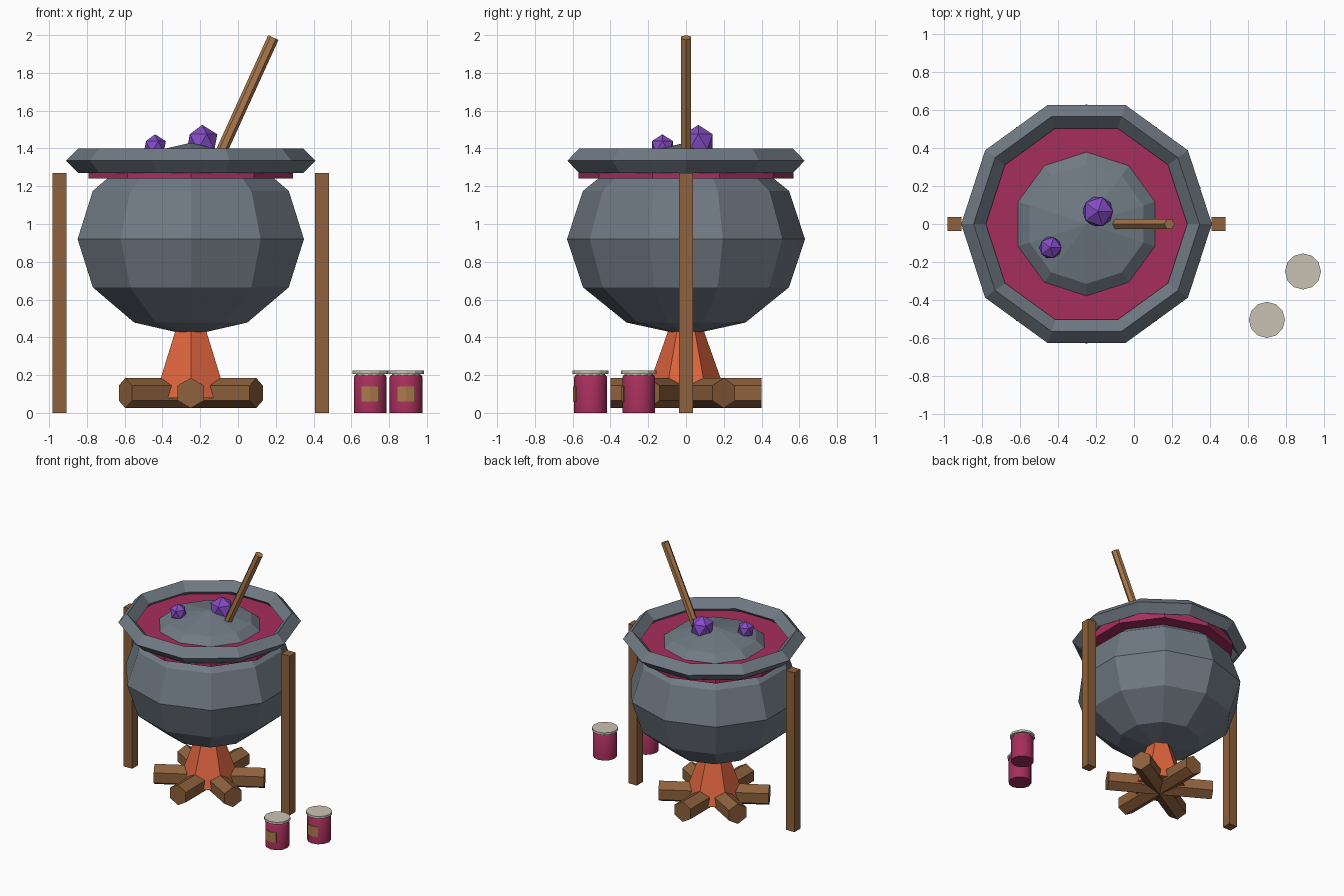
import bpy, bmesh
from math import sin, cos, pi, radians

if "Cube" in bpy.data.objects:
    bpy.data.objects.remove(bpy.data.objects["Cube"], do_unlink=True)


def linear(c):
    c /= 255
    return c / 12.92 if c <= 0.04045 else ((c + 0.055) / 1.055) ** 2.4


def material(name, *rgb):
    m = bpy.data.materials.new(name)
    color = [linear(c) for c in rgb] + [1]
    m.use_nodes = True
    m.diffuse_color = color
    m.node_tree.nodes["Principled BSDF"].inputs["Base Color"].default_value = color
    return m


iron = material("iron grey", 112, 122, 132)
brew = material("berry red", 166, 46, 91)
wood = material("dark wood", 142, 97, 60)
pale_wood = material("light wood", 172, 122, 76)
fire = material("flame orange", 220, 100, 62)
gem = material("crystal purple", 132, 76, 198)
tin = material("lid beige", 202, 194, 180)


def add(name, bm, mat, loc=(0, 0, 0), rot=(0, 0, 0), smooth=False):
    mesh = bpy.data.meshes.new(name)
    bm.to_mesh(mesh)
    bm.free()
    mesh.materials.append(mat)
    obj = bpy.data.objects.new(name, mesh)
    bpy.context.collection.objects.link(obj)
    obj.location, obj.rotation_euler = loc, rot
    if smooth:
        bpy.ops.object.select_all(action="DESELECT")
        obj.select_set(True)
        bpy.context.view_layer.objects.active = obj
        bpy.ops.object.shade_smooth_by_angle(angle=radians(40))
    return obj


def lathe(profile, sides, phase=pi / 2, closed=False):
    """Revolve (radius, height) points; open ends are capped, closed makes a ring."""
    bm = bmesh.new()
    rings = []
    for r, z in profile:
        if r < 1e-5:
            rings.append([bm.verts.new((0, 0, z))] * sides)
        else:
            angles = [phase + 2 * pi * i / sides for i in range(sides)]
            rings.append([bm.verts.new((r * cos(a), r * sin(a), z)) for a in angles])
    pairs = list(zip(rings, rings[1:]))
    if closed:
        pairs.append((rings[-1], rings[0]))
    for low, high in pairs:
        for i in range(sides):
            j = (i + 1) % sides
            corners = dict.fromkeys((low[i], low[j], high[j], high[i]))
            bm.faces.new(list(corners))
    if not closed:
        for ring in (rings[0], rings[-1]):
            if ring[0] != ring[1]:
                bm.faces.new(ring)
    bmesh.ops.recalc_face_normals(bm, faces=bm.faces)
    return bm


CX = -0.25

# Cauldron: squashed ball, diamond-section rim and the brew around the dome
ball = [(0.63 * sin(pi * i / 6), -0.51 * cos(pi * i / 6)) for i in range(7)]
add("cauldron_body", lathe(ball, 10), iron, (CX, 0, 0.92))
rim = [(0.53, 0), (0.595, -0.065), (0.66, 0), (0.595, 0.065)]
add("cauldron_rim", lathe(rim, 10, 0, closed=True), iron, (CX, 0, 1.335))
add("brew", lathe([(0.57, 1.24), (0.57, 1.31)], 10), brew, (CX, 0, 0))

# Support posts
for name, side in (("left_post", 1), ("right_post", -1)):
    bm = bmesh.new()
    bmesh.ops.create_cube(bm, size=1)
    bmesh.ops.scale(bm, vec=(0.075, 0.075, 1.27), verts=bm.verts)
    add(name, bm, wood, (CX + side * 0.695, 0, 0.635))

# Campfire: three crossed logs and a flame
for i, turn in enumerate((0, 60, -60)):
    add(f"log_{i + 1}", lathe([(0.08, -0.4), (0.08, 0.4)], 6), wood,
        (CX, 0, 0.105), (pi / 2, 0, radians(turn)))
add("flame", lathe([(0.22, 0.08), (0, 0.70)], 6), fire, (CX, 0, 0))

# Stirring stick
add("stirring_stick", lathe([(0.03, -0.85), (0.03, 0)], 6, 0), pale_wood,
    (0.187, 0, 1.987), (0, radians(24.5), 0))

# Crystals
for name, r, loc in (("large_crystal", 0.09, (-0.19, 0.065, 1.435)),
                     ("small_crystal", 0.065, (-0.44, -0.125, 1.41))):
    bm = bmesh.new()
    bmesh.ops.create_icosphere(bm, subdivisions=1, radius=r)
    add(name, bm, gem, loc)

# Jars with lids and wrapped labels
for name, x, y in (("front_jar", 0.70, -0.505), ("back_jar", 0.89, -0.25)):
    body = [(0.087, 0), (0.087, 0.19), (0.08, 0.2)]
    add(name, lathe(body, 12), brew, (x, y, 0), smooth=True)
    lid = [(0.075, 0.195), (0.075, 0.207), (0.095, 0.207), (0.095, 0.225)]
    add(name + "_lid", lathe(lid, 12), tin, (x, y, 0))
    bm = bmesh.new()
    columns = []
    for a in (-120, -90, -60):
        px, py = 0.092 * cos(radians(a)), 0.092 * sin(radians(a))
        columns.append([bm.verts.new((px, py, z)) for z in (0.06, 0.14)])
    for a, b in zip(columns, columns[1:]):
        bm.faces.new((a[0], b[0], b[1], a[1]))
    label = add(name + "_label", bm, pale_wood, (x, y, 0))
    label.modifiers.new("thickness", "SOLIDIFY").thickness = 0.006
